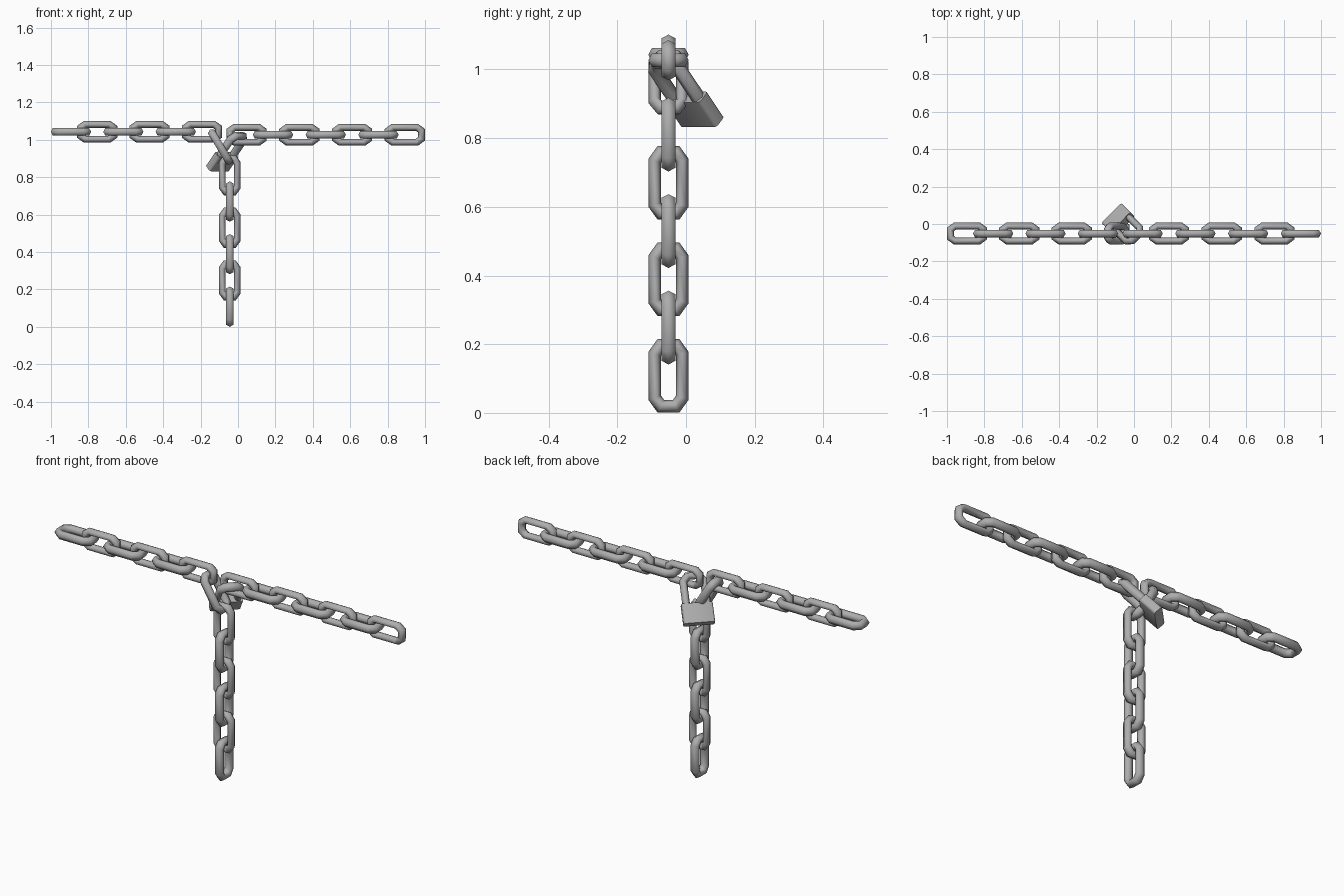
import bpy, bmesh, math
from mathutils import Vector, Matrix

if "Cube" in bpy.data.objects:
    bpy.data.objects.remove(bpy.data.objects["Cube"], do_unlink=True)

steel = bpy.data.materials.new("grey_steel")
steel.use_nodes = True
GREY = (0.42, 0.42, 0.42, 1)
steel.diffuse_color = GREY
steel.node_tree.nodes["Principled BSDF"].inputs["Base Color"].default_value = GREY

X, Y, Z = Vector((1, 0, 0)), Vector((0, 1, 0)), Vector((0, 0, 1))
# Six-sided wire section: (in-plane offset, sideways offset)
WIRE = [(.0185, 0), (.008, .02), (-.008, .02), (-.0185, 0), (-.008, -.02), (.008, -.02)]


def frame(centre, along, across):
    """Placement matrix with local x = along and local y = across."""
    a = along.normalized()
    b = (across - a * across.dot(a)).normalized()
    m = Matrix((a, b, a.cross(b))).transposed().to_4x4()
    m.translation = centre
    return m


def sweep(path, closed):
    """Mesh of the wire section swept along a flat path with mitred corners."""
    bm = bmesh.new()
    n = len(path)
    pts = [Vector(p) for p in path]
    rings = []
    for i, p in enumerate(pts):
        d_in = (p - pts[i - 1]).normalized()
        d_out = (pts[(i + 1) % n] - p).normalized()
        if not closed and i == 0:
            d_in = d_out
        if not closed and i == n - 1:
            d_out = d_in
        tangent = (d_in + d_out).normalized()
        side = Vector((tangent.y, -tangent.x)) / max(tangent.dot(d_in), .3)
        rings.append([bm.verts.new((p.x + side.x * o, p.y + side.y * o, h)) for o, h in WIRE])
    k = len(WIRE)
    for i in range(n if closed else n - 1):
        r, s = rings[i], rings[(i + 1) % n]
        for j in range(k):
            bm.faces.new((r[j], r[(j + 1) % k], s[(j + 1) % k], s[j]))
    if not closed:
        bm.faces.new(rings[0])
        bm.faces.new(rings[-1])
    return bm


def finish(bm, name, matrix, angle):
    bmesh.ops.recalc_face_normals(bm, faces=bm.faces)
    mesh = bpy.data.meshes.new(name)
    bm.to_mesh(mesh)
    bm.free()
    mesh.materials.append(steel)
    return place(mesh, name, matrix, angle)


def place(mesh, name, matrix, angle=None):
    ob = bpy.data.objects.new(name, mesh)
    bpy.context.collection.objects.link(ob)
    ob.matrix_world = matrix
    if angle is not None:
        bpy.ops.object.select_all(action='DESELECT')
        ob.select_set(True)
        bpy.context.view_layer.objects.active = ob
        bpy.ops.object.shade_smooth_by_angle(angle=math.radians(angle))
    return ob


# Chain link shape: long loop with cut corners
L, W, LS, WS = .089, .040, .064, .022
link_path = [(L, -WS), (L, WS), (LS, W), (-LS, W), (-L, WS), (-L, -WS), (-LS, -W), (LS, -W)]

# Slanted link joining the hanging chain to the right chain
tilted = finish(sweep(link_path, True), "joining_link",
                frame(Vector((-.094, -.051, .962)), Vector((.515, 0, -.857)), Y), 75)
link_mesh = tilted.data


def chain(name, start, step, count, first, second):
    """Row of links whose width alternates between two directions."""
    for i in range(count):
        across = second if i % 2 else first
        place(link_mesh, f"{name}_link_{i + 1}", frame(start + step * i, step, across))


PITCH = .1405
chain("right_chain", Vector((-.893, -.051, 1.043)), X * .14, 6, Y, Z)
chain("left_chain", Vector((.046, -.051, 1.027)), X * .141, 7, Z, Y)
chain("hanging_chain", Vector((-.044, -.051, .108)), Z * PITCH, 6, Y, X)

# Padlock, hanging at a slant behind the chains
lock = frame(Vector((-.085, .023, .884)), Vector((.702, .712, 0)), Vector((.52, -.456, .72)))

bm = bmesh.new()
bmesh.ops.create_cube(bm, size=1, matrix=Matrix.Diagonal((.15, .10, .046, 1)))
upright = [e for e in bm.edges if abs(e.verts[0].co.y - e.verts[1].co.y) > .05]
bmesh.ops.bevel(bm, geom=upright, offset=.01, segments=2, profile=.5, affect='EDGES')
finish(bm, "padlock_body", lock, 50)

half = [(.05, .03), (.05, .165), (.027, .192)]
shackle_path = half + [(-x, y) for x, y in reversed(half)]
finish(sweep(shackle_path, False), "padlock_shackle", lock, 75)
